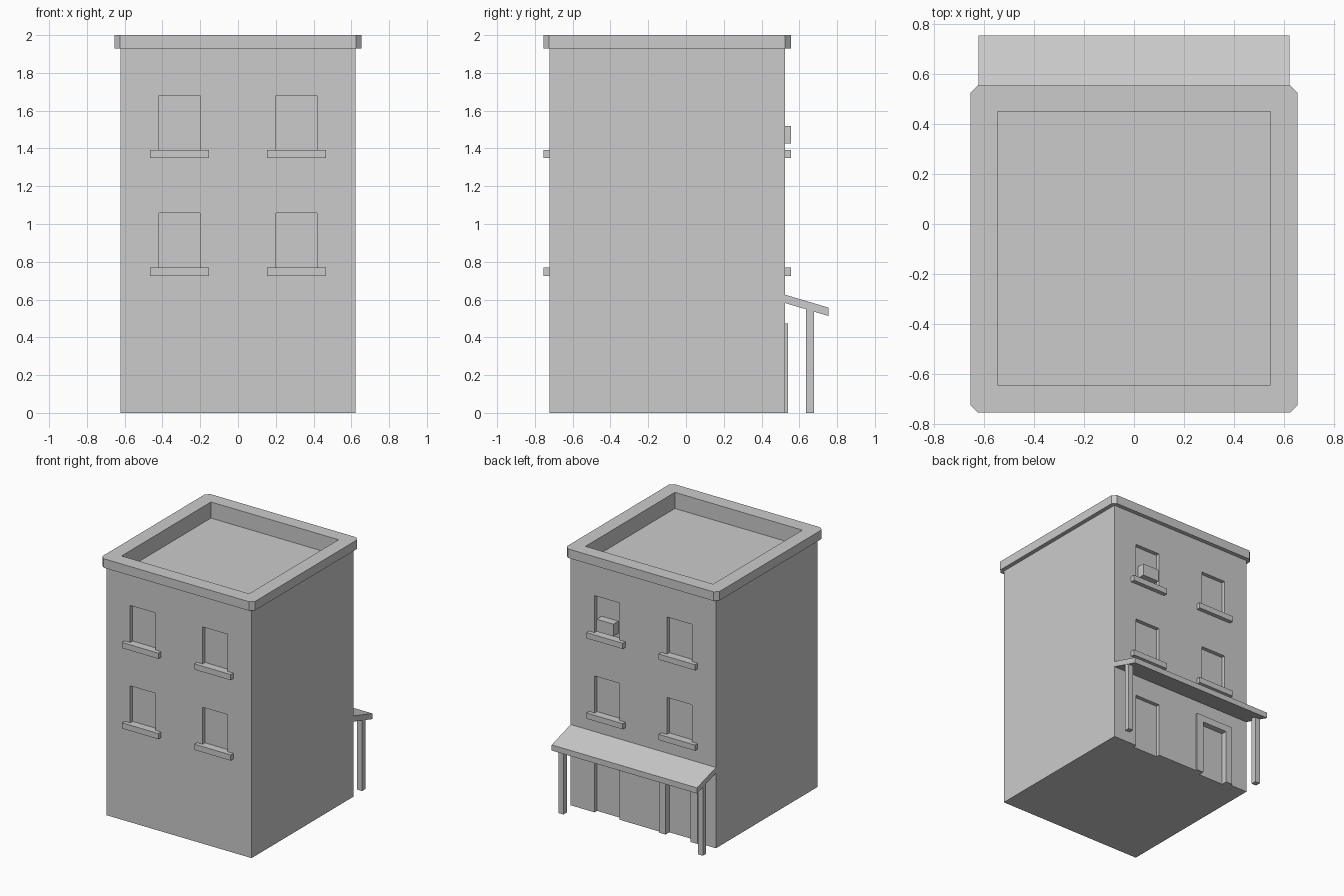
import bpy, bmesh

if "Cube" in bpy.data.objects:
    bpy.data.objects.remove(bpy.data.objects["Cube"])

W, YF, YB = 0.623, -0.723, 0.523      # half width, front wall, back wall
RECESS = 0.03


def prism(name, profile, axis, lo, hi):
    """Extrude a 2D profile along x or z."""
    place = (lambda p, t: (t, p[0], p[1])) if axis == 'x' else (lambda p, t: (p[0], p[1], t))
    bm = bmesh.new()
    face = bm.faces.new([bm.verts.new(place(p, lo)) for p in profile])
    ext = bmesh.ops.extrude_face_region(bm, geom=[face])
    move = [b - a for a, b in zip(place((0, 0), lo), place((0, 0), hi))]
    bmesh.ops.translate(bm, vec=move, verts=[v for v in ext['geom'] if isinstance(v, bmesh.types.BMVert)])
    bmesh.ops.recalc_face_normals(bm, faces=bm.faces)
    me = bpy.data.meshes.new(name)
    bm.to_mesh(me)
    bm.free()
    ob = bpy.data.objects.new(name, me)
    bpy.context.collection.objects.link(ob)
    return ob


def box(name, x0, x1, y0, y1, z0, z1):
    return prism(name, [(x0, y0), (x1, y0), (x1, y1), (x0, y1)], 'z', z0, z1)


def boolean(target, tool, operation):
    """Apply a boolean and discard its tool object."""
    mod = target.modifiers.new("cut", 'BOOLEAN')
    mod.operation, mod.object, mod.solver = operation, tool, 'EXACT'
    bpy.context.view_layer.objects.active = target
    bpy.ops.object.modifier_apply(modifier=mod.name)
    bpy.data.objects.remove(tool)


# Walls with chamfered cornice and sunken roof
walls = box("building_walls", -W, W, YF, YB, 0, 2.0)
c, x, y0, y1 = 0.03, 0.655, -0.755, 0.555
outline = [(-x + c, y0), (x - c, y0), (x, y0 + c), (x, y1 - c),
           (x - c, y1), (-x + c, y1), (-x, y1 - c), (-x, y0 + c)]
boolean(walls, prism("cornice", outline, 'z', 1.93, 2.0), 'UNION')
boolean(walls, box("roof_well", -0.547, 0.547, -0.645, 0.45, 1.875, 2.1), 'DIFFERENCE')

# Window recesses and sills on front and back
for wall, out in ((YF, -1), (YB, 1)):
    side = "front" if out < 0 else "back"
    for z in (0.77, 1.393):
        for cx in (-0.31, 0.31):
            ya, yb = sorted((wall - out * RECESS, wall + out * 0.1))
            boolean(walls, box("opening", cx - 0.108, cx + 0.108, ya, yb, z, z + 0.287), 'DIFFERENCE')
            ya, yb = sorted((wall, wall + out * 0.032))
            box(side + "_window_sill", cx - 0.156, cx + 0.156, ya, yb, z - 0.044, z)

# Door recesses
for cx in (-0.31, 0.31):
    boolean(walls, box("opening", cx - 0.108, cx + 0.108, YB - RECESS, YB + 0.1, -0.1, 0.42), 'DIFFERENCE')

# Frame around one door
for x0, x1 in ((-0.475, -0.418), (-0.202, -0.145)):
    box("door_frame_side", x0, x1, YB, YB + 0.016, 0, 0.42)
box("door_frame_top", -0.475, -0.145, YB, YB + 0.016, 0.42, 0.473)

# Window air conditioner
box("air_conditioner", 0.235, 0.378, YB - RECESS, 0.555, 1.425, 1.52)

# Sloping awning and its posts
prism("awning", [(YB, 0.582), (0.755, 0.513), (0.755, 0.557), (YB, 0.626)], 'x', -W, W)
for cx in (-0.598, 0.598):
    px0, px1 = cx - 0.021, cx + 0.021
    prism("awning_post", [(0.636, 0), (0.678, 0), (0.678, 0.538), (0.636, 0.55)], 'x', px0, px1)
